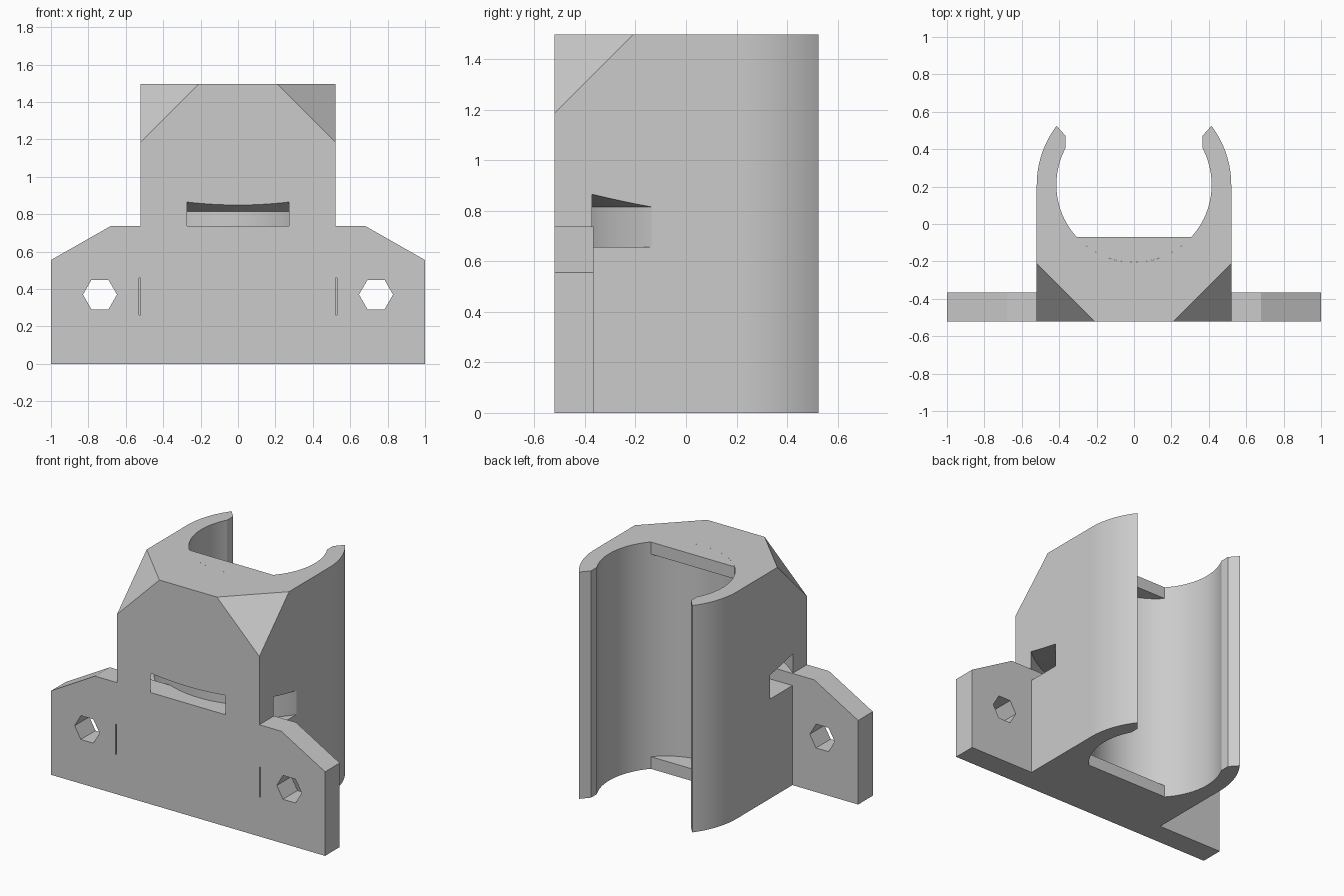
import bpy
import bmesh
from math import cos, sin, pi, asin, acos
from mathutils import Matrix, Vector

if "Cube" in bpy.data.objects:
    bpy.data.objects.remove(bpy.data.objects["Cube"], do_unlink=True)

HEIGHT = 1.497
HALF = 0.52          # half width of the block
BORE_Y = 0.21        # bore axis
BORE_R = 0.415
LIP_Y = -0.07        # flat of the end lips
LIP_H = 0.08

gray = bpy.data.materials.new("plain gray")
gray.use_nodes = True
COLOUR = (0.6, 0.6, 0.6, 1)
gray.diffuse_color = COLOUR
gray.node_tree.nodes["Principled BSDF"].inputs["Base Color"].default_value = COLOUR


def finish(name, bm):
    bmesh.ops.recalc_face_normals(bm, faces=bm.faces)
    mesh = bpy.data.meshes.new(name)
    bm.to_mesh(mesh)
    bm.free()
    mesh.materials.append(gray)
    obj = bpy.data.objects.new(name, mesh)
    bpy.context.collection.objects.link(obj)
    return obj


def prism(name, points, low, high, upright=False):
    """Extrude an outline: along z, or along y when the outline is upright."""
    bm = bmesh.new()
    place = (lambda a, b, t: (a, t, b)) if upright else (lambda a, b, t: (a, b, t))
    face = bm.faces.new([bm.verts.new(place(a, b, low)) for a, b in points])
    new = bmesh.ops.extrude_face_region(bm, geom=[face])["geom"]
    verts = [g for g in new if isinstance(g, bmesh.types.BMVert)]
    bmesh.ops.translate(bm, verts=verts, vec=place(0, 0, high - low))
    return finish(name, bm)


def arc(radius, start, end, steps):
    angles = [start + (end - start) * i / steps for i in range(steps + 1)]
    return [(radius * cos(a), BORE_Y + radius * sin(a)) for a in angles]


def mirrored(points):
    return [(-x, y) for x, y in reversed(points)]


def ring(name, section, steps=96):
    """Revolve a closed (radius, z) section about the bore axis."""
    bm = bmesh.new()
    loops = [[bm.verts.new((r * cos(a), BORE_Y + r * sin(a), z)) for r, z in section]
             for a in (2 * pi * i / steps for i in range(steps))]
    n = len(section)
    for i in range(steps):
        a, b = loops[i], loops[(i + 1) % steps]
        for j in range(n):
            k = (j + 1) % n
            bm.faces.new((a[j], a[k], b[k], b[j]))
    return finish(name, bm)


def corner_cutter(side):
    """Tetrahedron that slices off one upper front corner."""
    apex = Vector((side * 0.62, -0.62, 1.6))
    reach = 0.613
    bm = bmesh.new()
    offsets = [(0, 0, 0), (-side * reach, 0, 0), (0, reach, 0), (0, 0, -reach)]
    verts = [bm.verts.new(apex + Vector(o)) for o in offsets]
    bmesh.ops.convex_hull(bm, input=verts)
    return finish("corner_cutter", bm)


def combine(target, steps):
    """Bake a chain of booleans into the target and drop the helpers."""
    for helper, operation in steps:
        helper.hide_render = True
        mod = target.modifiers.new(operation, "BOOLEAN")
        mod.object = helper
        mod.operation = operation
        mod.solver = "EXACT"
    graph = bpy.context.evaluated_depsgraph_get()
    mesh = bpy.data.meshes.new_from_object(target.evaluated_get(graph))
    target.modifiers.clear()
    target.data = mesh
    for helper, _ in steps:
        bpy.data.objects.remove(helper, do_unlink=True)


# Clip block: square front, round arms, inward snap ridges at the tips
tip = asin(0.315 / HALF)
ridge_x = 0.365
ridge = acos(ridge_x / BORE_R)
outer = [(HALF, -HALF)] + arc(HALF, 0, tip, 16) + [(ridge_x, 0.47)]
bore = arc(BORE_R, ridge, -pi - ridge, 96)
body = prism("clip_body", outer + bore + mirrored(outer), 0, HEIGHT)

# Mounting plate outline
right_half = [(1, 0), (1, 0.555), (0.68, 0.737)]
plate = prism("mounting_plate", right_half + mirrored(right_half), -HALF, -0.367, True)

# Strap channel with a sloped ceiling
channel = ring("strap_channel", [(0.624, 0.657), (0.78, 0.657), (0.78, 0.865), (0.624, 0.815)])

steps = [(channel, "DIFFERENCE")]
steps += [(corner_cutter(s), "DIFFERENCE") for s in (-1, 1)]
steps.append((plate, "UNION"))

# Hexagonal screw holes and thin slits beside the block
for s in (-1, 1):
    hexagon = [(s * 0.738 + 0.091 * cos(i * pi / 3), 0.37 + 0.091 * sin(i * pi / 3)) for i in range(6)]
    steps.append((prism("hole_cutter", hexagon, -0.7, -0.2, True), "DIFFERENCE"))
    x = s * 0.526
    slit = [(x - 0.004, 0.26), (x + 0.004, 0.26), (x + 0.004, 0.46), (x - 0.004, 0.46)]
    steps.append((prism("slit_cutter", slit, -0.7, -0.4, True), "DIFFERENCE"))
combine(body, steps)

# Flat lips closing the deep side of the bore at both ends
half_angle = acos((BORE_Y - LIP_Y) / BORE_R)
segment = arc(BORE_R, -pi / 2 - half_angle, -pi / 2 + half_angle, 24)
lips = [prism("lower_lip", segment, 0, LIP_H),
        prism("upper_lip", segment, HEIGHT - LIP_H, HEIGHT)]

# Smooth the round walls, keep edges sharp
bpy.ops.object.select_all(action="DESELECT")
for obj in [body] + lips:
    obj.select_set(True)
bpy.context.view_layer.objects.active = body
bpy.ops.object.shade_smooth_by_angle(angle=pi / 9)
